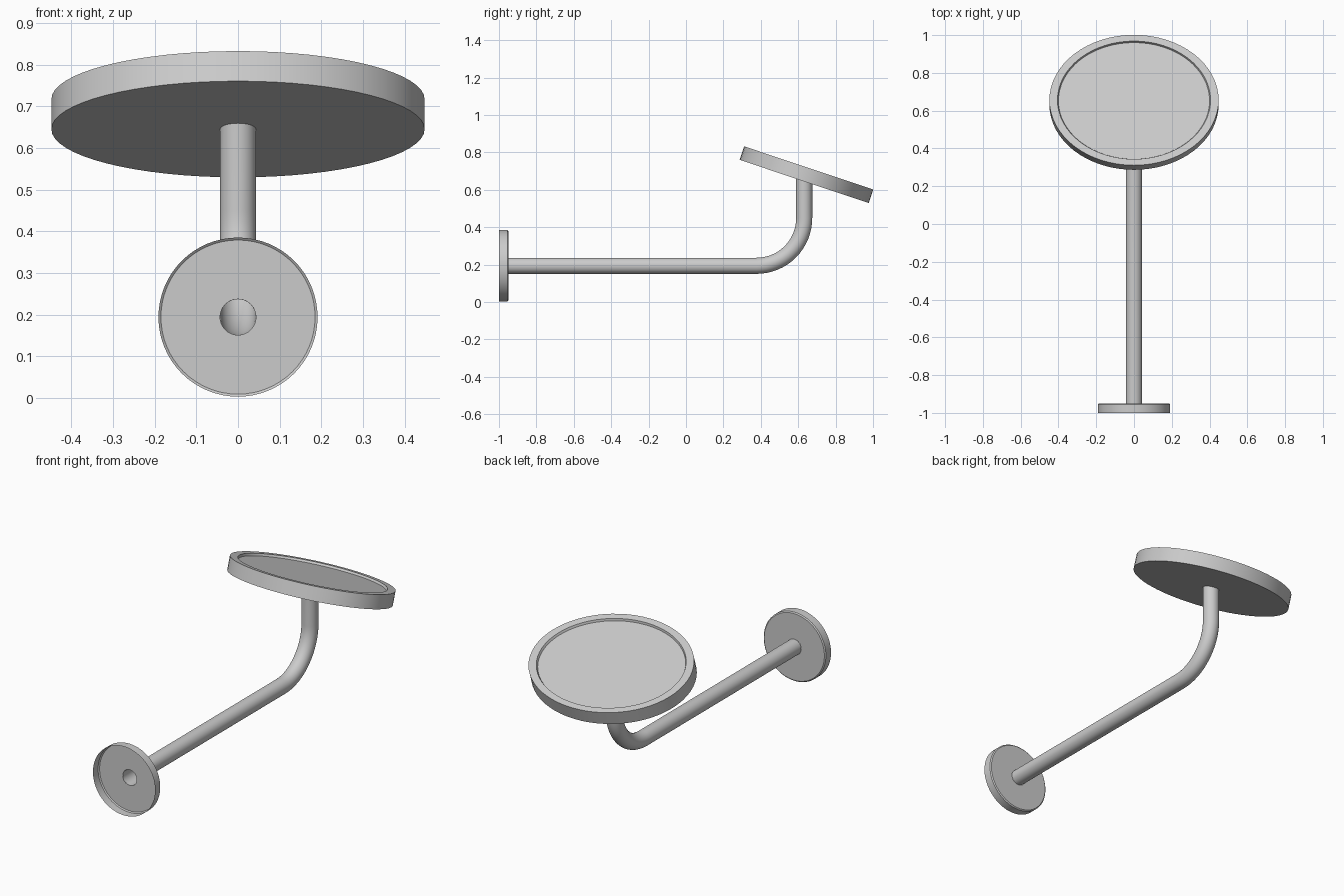
import bpy, bmesh, math
from mathutils import Matrix, Vector

if "Cube" in bpy.data.objects:
    bpy.data.objects.remove(bpy.data.objects["Cube"])

SEG = 64

def finish(name, bm):
    bmesh.ops.recalc_face_normals(bm, faces=bm.faces)
    me = bpy.data.meshes.new(name)
    bm.to_mesh(me)
    bm.free()
    ob = bpy.data.objects.new(name, me)
    bpy.context.collection.objects.link(ob)
    bpy.ops.object.select_all(action='DESELECT')
    ob.select_set(True)
    bpy.context.view_layer.objects.active = ob
    bpy.ops.object.shade_smooth_by_angle(angle=math.radians(35))
    return ob

def loft(bm, rings, cap_start=False, cap_end=False):
    loops = [[bm.verts.new(p) for p in ring] for ring in rings]
    for a, b in zip(loops, loops[1:]):
        n = len(a)
        for i in range(n):
            j = (i + 1) % n
            bm.faces.new((a[i], a[j], b[j], b[i]))
    if cap_start:
        bm.faces.new(loops[0])
    if cap_end:
        bm.faces.new(loops[-1])

def ellipse(rx, ry, z, n=SEG):
    return [Vector((rx * math.cos(2 * math.pi * i / n),
                    ry * math.sin(2 * math.pi * i / n), z)) for i in range(n)]

TUBE_R, AXIS_Z = 0.043, 0.194

# Wall flange: thin open cup facing the wall, with a hole for the tube
bm = bmesh.new()
profile = [(TUBE_R, 0.05), (0.185, 0.05), (0.191, 0.045), (0.191, 0.0)]
loft(bm, [ellipse(r, r, h) for r, h in profile])
bm.transform(Matrix.Translation((0, -1, AXIS_Z)) @ Matrix.Rotation(-math.pi / 2, 4, 'X'))
finish("wall_flange", bm)

# Bent hollow arm: straight run, quarter bend, short riser
bend, end_y = 0.255, 0.632
path = [(-0.95, AXIS_Z, 0.0)]
for i in range(17):
    a = math.pi / 2 * i / 16
    path.append((end_y - bend + bend * math.sin(a),
                 AXIS_Z + bend - bend * math.cos(a), a))
path.append((end_y, 0.66, math.pi / 2))
bm = bmesh.new()
loft(bm, [[Matrix.Translation((0, y, z)) @ Matrix.Rotation(a - math.pi / 2, 4, 'X') @ p
           for p in ellipse(TUBE_R, TUBE_R, 0, 32)] for y, z, a in path])
finish("bent_arm", bm)

# Tilted oval head with a shallow recessed top
bm = bmesh.new()
rx, ry, t = 0.448, 0.364, 0.076
profile = [(1.0, 0.0), (1.0, t), (0.905, t), (0.893, t - 0.012)]
loft(bm, [ellipse(rx * s, ry * s, h) for s, h in profile], True, True)
bm.transform(Matrix.Translation((0, 0.632, 0.645)) @ Matrix.Rotation(math.radians(-18.5), 4, 'X'))
finish("oval_head", bm)
